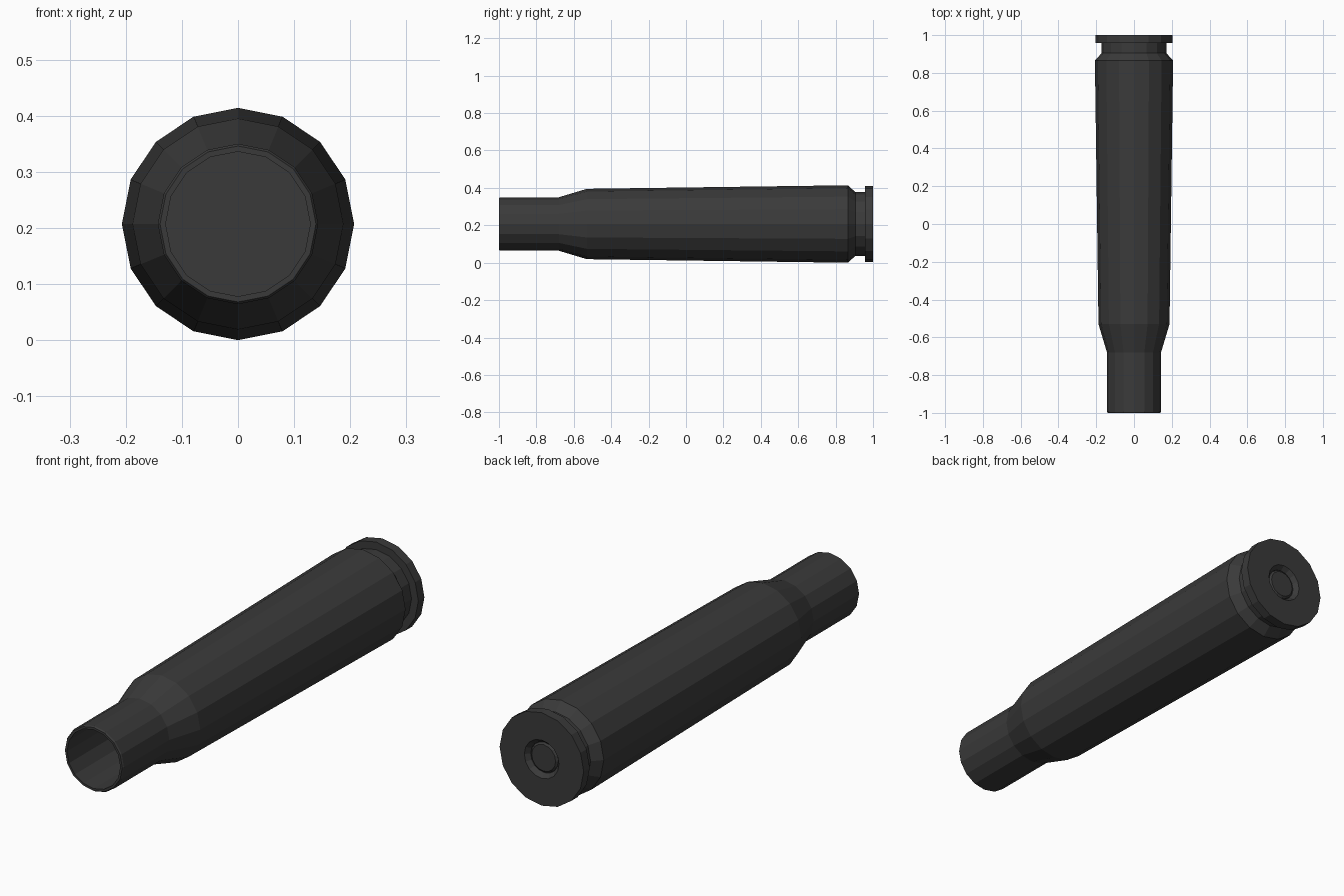
import bpy, bmesh, math

if "Cube" in bpy.data.objects:
    bpy.data.objects.remove(bpy.data.objects["Cube"])

SIDES = 16
CENTRE_Z = 0.207

metal = bpy.data.materials.new("dark_metal")
metal.diffuse_color = (0.042, 0.042, 0.042, 1)
metal.use_nodes = True
metal.node_tree.nodes["Principled BSDF"].inputs["Base Color"].default_value = metal.diffuse_color


def lathe(name, profile):
    """Revolve (y, radius) points about the y axis; radius 0 makes a pole."""
    bm = bmesh.new()
    rings = []
    for y, r in profile:
        if r == 0:
            rings.append([bm.verts.new((0, y, CENTRE_Z))] * SIDES)
        else:
            rings.append([bm.verts.new((r * math.sin(2 * math.pi * i / SIDES), y,
                                        CENTRE_Z + r * math.cos(2 * math.pi * i / SIDES)))
                          for i in range(SIDES)])
    for a, b in zip(rings, rings[1:]):
        for i in range(SIDES):
            j = (i + 1) % SIDES
            bm.faces.new(list(dict.fromkeys((a[i], a[j], b[j], b[i]))))
    bmesh.ops.recalc_face_normals(bm, faces=bm.faces)
    mesh = bpy.data.meshes.new(name)
    bm.to_mesh(mesh)
    bm.free()
    mesh.materials.append(metal)
    obj = bpy.data.objects.new(name, mesh)
    bpy.context.collection.objects.link(obj)
    return obj


# Hollow bottleneck case: bore, mouth, neck, shoulder, body, groove, rim, pocket
lathe("case", [
    (0.80, 0), (0.80, 0.185), (-0.53, 0.172), (-0.68, 0.129), (-1.0, 0.129),
    (-1.0, 0.139), (-0.994, 0.143), (-0.68, 0.143),
    (-0.53, 0.188), (0.865, 0.207), (0.905, 0.171), (0.958, 0.171),
    (0.958, 0.204), (1.0, 0.204),
    (1.0, 0.084), (0.98, 0.067), (0.96, 0.067), (0.96, 0),
])

# Primer cap seated in the base pocket
lathe("primer", [(0.962, 0), (0.962, 0.066), (0.979, 0.066),
                 (0.986, 0.058), (0.986, 0)])
